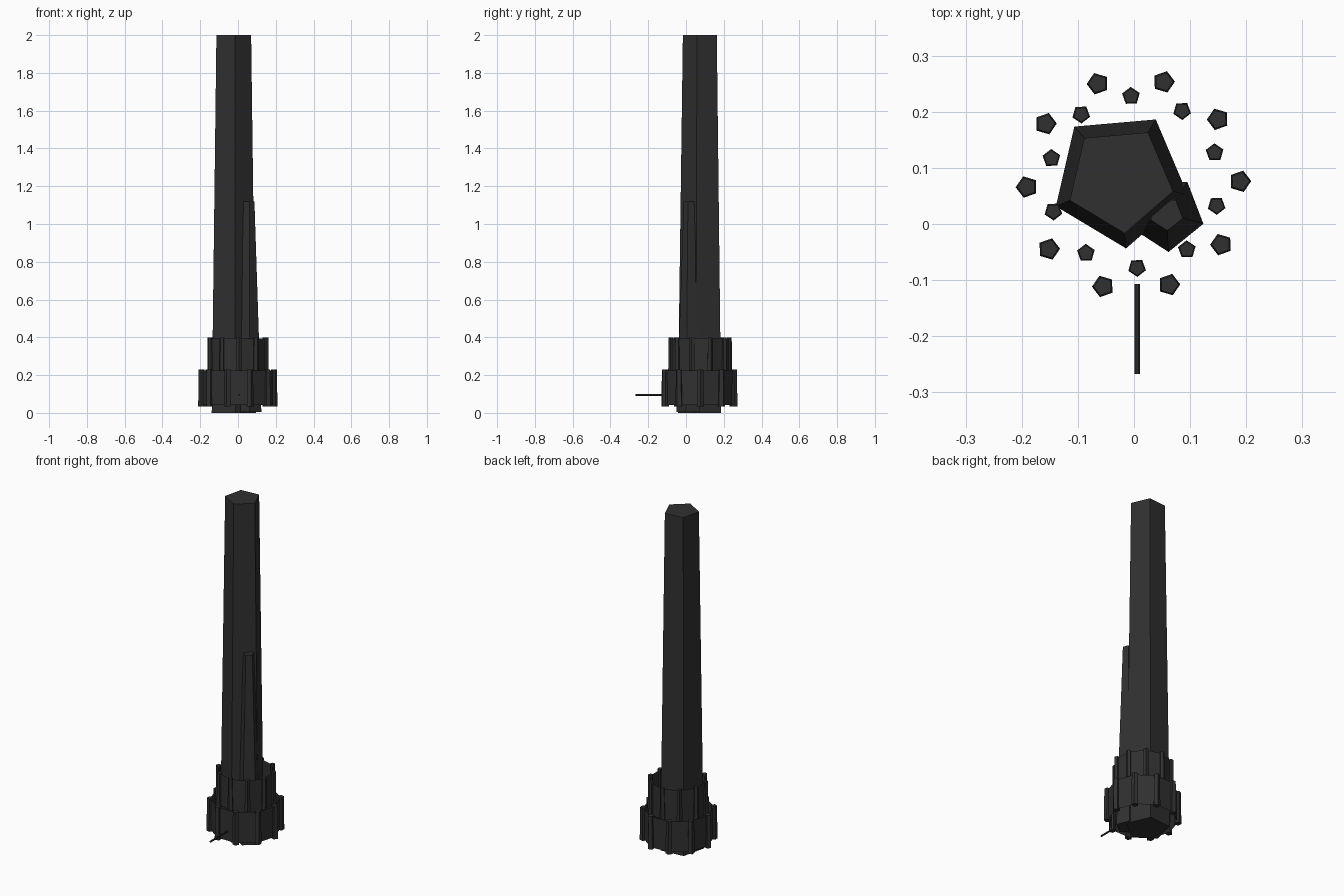
import bpy, math
from mathutils import Vector

if "Cube" in bpy.data.objects:
    bpy.data.objects.remove(bpy.data.objects["Cube"])

dark = bpy.data.materials.new("charcoal")
dark.diffuse_color = (0.03, 0.03, 0.03, 1)
dark.use_nodes = True
dark.node_tree.nodes["Principled BSDF"].inputs["Base Color"].default_value = dark.diffuse_color


def make(name, verts, faces):
    me = bpy.data.meshes.new(name)
    me.from_pydata(verts, [], faces)
    me.materials.append(dark)
    ob = bpy.data.objects.new(name, me)
    bpy.context.collection.objects.link(ob)
    return ob


def loop(cx, cy, r, z, n, deg):
    return [(cx + r * math.cos(math.radians(deg + 360 * i / n)),
             cy + r * math.sin(math.radians(deg + 360 * i / n)), z) for i in range(n)]


def band(n):
    return [(i, (i + 1) % n, n + (i + 1) % n, n + i) for i in range(n)]


def prism(name, cx, cy, r0, r1, z0, z1, deg, n=5):
    verts = loop(cx, cy, r0, z0, n, deg) + loop(cx, cy, r1, z1, n, deg)
    caps = [tuple(reversed(range(n))), tuple(range(n, 2 * n))]
    return make(name, verts, band(n) + caps)


def collar(name, cx, cy, r, post_r, z0, z1, deg):
    # thin wall between the posts, then ten five-sided posts
    verts = loop(cx, cy, r, z0 + 0.006, 10, deg) + loop(cx, cy, r, z1 - 0.006, 10, deg)
    make(name + "_wall", verts, band(10))
    for i, (x, y, _) in enumerate(loop(cx, cy, r, 0, 10, deg)):
        prism(f"{name}_post_{i}", x, y, post_r, post_r * 0.85, z0, z1, deg + 36 * i)


# Tall shaft and the shorter spur leaning against it
prism("main_shaft", -0.025, 0.08, 0.124, 0.097, 0.0, 2.0, 59)
prism("side_spur", 0.058, 0.018, 0.068, 0.03, 0.005, 1.12, -15)

# Two stepped collars of posts
collar("upper_collar", 0.0, 0.075, 0.153, 0.0165, 0.2, 0.4, 92)
collar("lower_collar", -0.001, 0.071, 0.19, 0.02, 0.035, 0.23, 1.5)

# Thin rod sticking out at the front
rod = prism("front_rod", 0, 0, 0.0055, 0.0055, 0.0, 0.16, 22.5, 8)
rod.rotation_euler = (math.radians(90), 0, 0)
rod.location = Vector((0.006, -0.107, 0.095))
